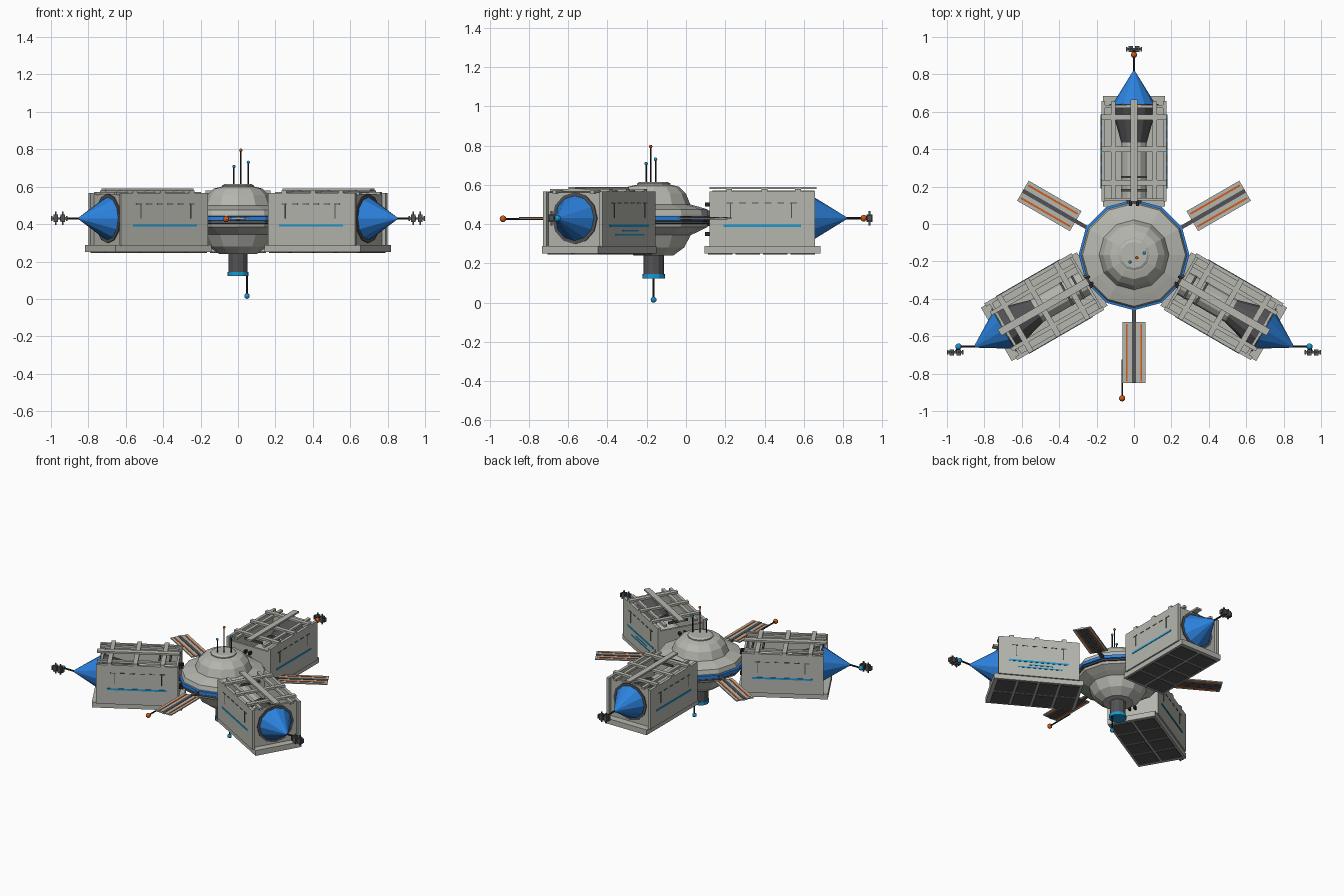
import bpy, bmesh, math
from mathutils import Matrix, Vector

cube = bpy.data.objects.get("Cube")
if cube:
    bpy.data.objects.remove(cube, do_unlink=True)


def material(name, rgb):
    m = bpy.data.materials.new(name)
    m.use_nodes = True
    m.diffuse_color = (*rgb, 1)
    m.node_tree.nodes["Principled BSDF"].inputs["Base Color"].default_value = (*rgb, 1)
    return m


GREY = material("hull grey", (0.47, 0.47, 0.43))
DARK = material("dark grey", (0.085, 0.085, 0.09))
BLACK = material("rod black", (0.02, 0.02, 0.022))
BLUE = material("nose blue", (0.025, 0.22, 0.72))
CYAN = material("accent cyan", (0.01, 0.32, 0.65))
ORANGE = material("accent orange", (0.65, 0.1, 0.01))

HUB = Matrix.Translation((0, -0.165, 0))
MID = 0.43


def finish(name, bm, mat, frame):
    me = bpy.data.meshes.new(name)
    bmesh.ops.recalc_face_normals(bm, faces=bm.faces)
    bm.to_mesh(me)
    bm.free()
    me.materials.append(mat)
    ob = bpy.data.objects.new(name, me)
    ob.matrix_world = frame
    bpy.context.collection.objects.link(ob)
    return ob


def box(name, mat, x, y, z, frame=HUB):
    """Box from (low, high) pairs."""
    bm = bmesh.new()
    bmesh.ops.create_cube(bm, size=1)
    for v in bm.verts:
        v.co = [(a + b) / 2 + c * (b - a) for (a, b), c in zip((x, y, z), v.co)]
    return finish(name, bm, mat, frame)


def tube(name, mat, start, end, r1, r2=None, sides=8, frame=HUB):
    """Cylinder or cone between two points."""
    a, b = Vector(start), Vector(end)
    bm = bmesh.new()
    bmesh.ops.create_cone(bm, cap_ends=True, segments=sides, radius1=r1,
                          radius2=r1 if r2 is None else r2, depth=(b - a).length)
    turn = (b - a).to_track_quat("Z", "Y").to_matrix().to_4x4()
    bm.transform(Matrix.Translation((a + b) / 2) @ turn)
    return finish(name, bm, mat, frame)


def ball(name, mat, at, r, frame=HUB):
    bm = bmesh.new()
    bmesh.ops.create_uvsphere(bm, u_segments=10, v_segments=6, radius=r,
                              matrix=Matrix.Translation(at))
    return finish(name, bm, mat, frame)


def lathe(name, mat, profile, sides=12):
    bm = bmesh.new()
    rings = [[bm.verts.new((r * math.cos(math.tau * i / sides),
                            r * math.sin(math.tau * i / sides), z))
              for i in range(sides)] for r, z in profile]
    for lo, hi in zip(rings, rings[1:]):
        for i in range(sides):
            j = (i + 1) % sides
            bm.faces.new((lo[i], lo[j], hi[j], hi[i]))
    bm.faces.new(rings[0])
    bm.faces.new(rings[-1])
    return finish(name, bm, mat, HUB)


# Central hub
lathe("hub_body", GREY, [(0.1, 0.24), (0.155, 0.28), (0.19, 0.345), (0.225, 0.36),
                         (0.275, 0.385), (0.283, 0.41), (0.283, 0.45), (0.275, 0.475),
                         (0.225, 0.49), (0.187, 0.5), (0.165, 0.555), (0.13, 0.59), (0.09, 0.6)])
lathe("hub_cap", GREY, [(0.085, 0.595), (0.085, 0.607), (0.07, 0.615)])
lathe("hub_blue_band", BLUE, [(0.28, 0.415), (0.296, 0.418), (0.296, 0.44), (0.28, 0.443)])
lathe("hub_dark_band", DARK, [(0.27, 0.4), (0.29, 0.403), (0.29, 0.414), (0.27, 0.416)])

# Docking stem under the hub
tube("stem", DARK, (0, 0, 0.14), (0, 0, 0.25), 0.052, sides=12)
tube("stem_foot", CYAN, (0, 0, 0.122), (0, 0, 0.145), 0.057, sides=12)
tube("stem_rod", BLACK, (0.048, 0, 0.13), (0.048, 0, 0.02), 0.005)
ball("stem_light", CYAN, (0.048, 0, 0.015), 0.015)

# Antennas on the hub cap
for x, y, top, mat in ((0.015, -0.015, 0.795, ORANGE), (-0.022, -0.038, 0.708, CYAN),
                       (0.055, 0.01, 0.73, CYAN)):
    tube("antenna_rod", BLACK, (x, y, 0.6), (x, y, top), 0.004, sides=6)
    ball("antenna_tip", mat, (x, y, top), 0.009)


# Cargo arms: local x points outward from the hub, y is sideways
def cargo_arm(angle, extra_stripes):
    f = HUB @ Matrix.Rotation(math.radians(angle), 4, "Z")
    box("arm_floor", GREY, (0.258, 0.85), (-0.165, 0.165), (0.25, 0.288), f)
    box("arm_inner_wall", GREY, (0.29, 0.305), (-0.16, 0.16), (0.285, 0.54), f)
    box("arm_end_wall", GREY, (0.785, 0.8), (-0.16, 0.16), (0.285, 0.56), f)
    for s in (-1, 1):
        def strip(name, mat, x, z, lift=0.003):
            box(name, mat, x, sorted((s * 0.174, s * (0.175 + lift))), z, f)
        box("arm_side_wall", GREY, (0.285, 0.822), sorted((s * 0.155, s * 0.175)), (0.284, 0.565), f)
        strip("side_stripe", CYAN, (0.355, 0.75), (0.386, 0.398))
        strip("side_seam", DARK, (0.39, 0.394), (0.43, 0.505))
        strip("side_seam", DARK, (0.7, 0.704), (0.43, 0.505))
        for i in range(6):
            strip("side_dash", DARK, (0.37 + i * 0.065, 0.405 + i * 0.065), (0.505, 0.51))
        if extra_stripes and s > 0:
            strip("short_stripe", CYAN, (0.4, 0.69), (0.343, 0.35))
            strip("short_stripe", CYAN, (0.46, 0.62), (0.363, 0.369))
        box("top_side_rail", GREY, (0.3, 0.82), sorted((s * 0.1, s * 0.122)), (0.556, 0.572), f)
        # Bottom panels
        for i in range(4):
            x = 0.278 + i * 0.14
            box("bottom_panel", DARK, (x, x + 0.125), sorted((s * 0.008, s * 0.15)), (0.246, 0.252), f)
        # Clamps toward the hub
        for z in (0.35, 0.5):
            box("clamp", BLACK, (0.262, 0.295), sorted((s * 0.012, s * 0.026)), (z - 0.01, z + 0.01), f)
    # Roof lattice
    box("roof_spine", GREY, (0.285, 0.83), (-0.02, 0.02), (0.578, 0.59), f)
    for x in (0.385, 0.565, 0.735):
        box("roof_crossbeam", GREY, (x - 0.015, x + 0.015), (-0.175, 0.175), (0.565, 0.58), f)
    for x in (0.34, 0.41):
        box("roof_bracket", DARK, (x, x + 0.012), (-0.07, 0.07), (0.55, 0.565), f)
    # Engine, ring and pointed nose
    tube("arm_connector", DARK, (0.23, 0, MID), (0.3, 0, MID), 0.04, sides=12, frame=f)
    tube("engine_neck", GREY, (0.3, 0, MID), (0.61, 0, MID), 0.068, sides=12, frame=f)
    tube("engine_collar", DARK, (0.555, 0, MID), (0.575, 0, MID), 0.08, sides=12, frame=f)
    tube("engine_bell", DARK, (0.6, 0, MID), (0.79, 0, MID), 0.068, 0.122, 12, f)
    tube("nose_ring", DARK, (0.795, 0, MID), (0.806, 0, MID), 0.132, sides=12, frame=f)
    tube("nose_cone", BLUE, (0.8, 0, MID), (0.985, 0, MID), 0.118, 0.004, 12, f)


for angle, extra in ((90, False), (210, False), (330, True)):
    cargo_arm(angle, extra)


# Probes at the nose tips, in world space
def probe(start, end, cluster, mat):
    w = Matrix()
    tube("probe_rod", BLACK, (*start, MID), (*end, MID), 0.006, frame=w)
    ball("probe_light", mat, (*end, MID), 0.017, w)
    x, y = cluster
    tube("probe_link", BLACK, (*end, MID), (x, y, MID), 0.005, frame=w)
    box("probe_bar", DARK, (x - 0.042, x + 0.042), (y - 0.006, y + 0.006), (MID - 0.006, MID + 0.006), w)
    for s in (-1, 1):
        cx = x + s * 0.018
        box("probe_box", DARK, (cx - 0.012, cx + 0.012), (y - 0.016, y + 0.016), (MID - 0.02, MID + 0.02), w)
        box("probe_fin", DARK, (cx - 0.004, cx + 0.004), (y - 0.005, y + 0.005), (MID - 0.036, MID + 0.036), w)
        box("probe_tip", DARK, sorted((x + s * 0.036, x + s * 0.044)), (y - 0.012, y + 0.012), (MID - 0.014, MID + 0.014), w)


probe((0, 0.81), (0, 0.905), (0, 0.935), ORANGE)
for s in (-1, 1):
    probe((s * 0.845, -0.655), (s * 0.938, -0.655), (s * 0.956, -0.686), CYAN)

# Solar panels between the arms
for angle in (30, 150, 270):
    f = HUB @ Matrix.Rotation(math.radians(angle), 4, "Z")
    box("panel_strut", DARK, (0.27, 0.37), (-0.01, 0.01), (0.42, 0.438), f)
    box("solar_panel", GREY, (0.36, 0.686), (-0.062, 0.062), (0.426, 0.434), f)
    box("panel_center_stripe", DARK, (0.36, 0.686), (-0.011, 0.011), (0.423, 0.437), f)
    for s in (-1, 1):
        box("panel_stripe", ORANGE, (0.37, 0.676), sorted((s * 0.034, s * 0.044)), (0.423, 0.437), f)
        box("panel_underside", DARK, (0.365, 0.68), sorted((s * 0.014, s * 0.03)), (0.424, 0.428), f)

# Single boom on the front panel
tube("boom_rod", BLACK, (-0.063, -0.56, 0.427), (-0.063, -0.765, 0.427), 0.005)
ball("boom_light", ORANGE, (-0.063, -0.767, 0.427), 0.017)
